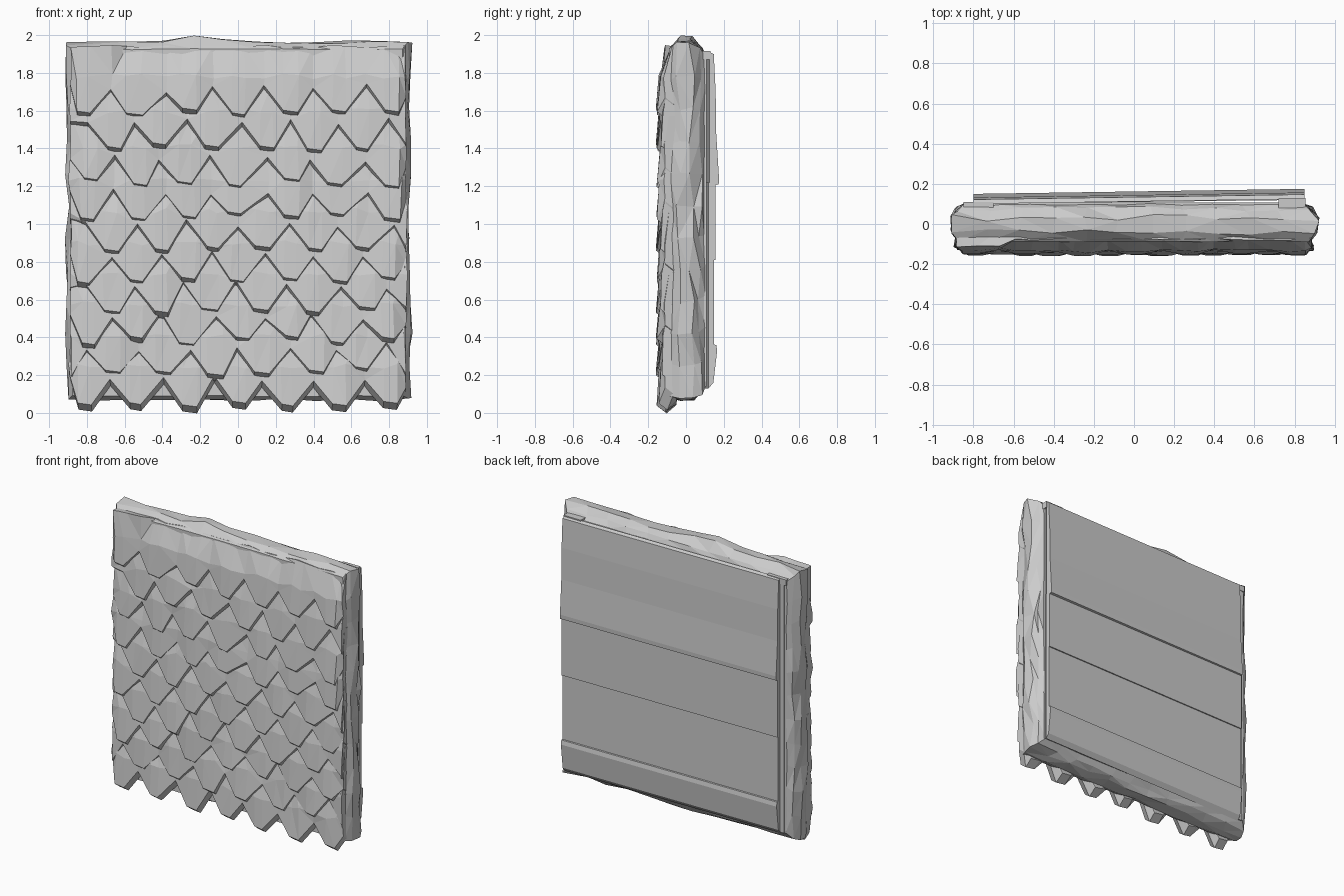
import bpy, bmesh, math, random
from mathutils import Vector

random.seed(11)
if bpy.data.objects.get("Cube"):
    bpy.data.objects.remove(bpy.data.objects["Cube"], do_unlink=True)

grey = bpy.data.materials.new("plain grey")
grey.use_nodes = True
COLOUR = (0.6, 0.6, 0.6, 1)
grey.diffuse_color = COLOUR
grey.node_tree.nodes["Principled BSDF"].inputs["Base Color"].default_value = COLOUR


def jit(a):
    return random.uniform(-a, a)


def finish(bm, name, facets=False):
    if facets:
        bmesh.ops.triangulate(bm, faces=[f for f in bm.faces if len(f.verts) == 4])
    bmesh.ops.recalc_face_normals(bm, faces=bm.faces)
    mesh = bpy.data.meshes.new(name)
    bm.to_mesh(mesh)
    bm.free()
    mesh.materials.append(grey)
    obj = bpy.data.objects.new(name, mesh)
    bpy.context.collection.objects.link(obj)


def loft(name, rings, facets=False):
    """Closed solid through rings of equal point count."""
    bm = bmesh.new()
    rows = [[bm.verts.new(p) for p in ring] for ring in rings]
    n = len(rows[0])
    for a, b in zip(rows, rows[1:]):
        for i in range(n):
            j = (i + 1) % n
            bm.faces.new((a[i], a[j], b[j], b[i]))
    bm.faces.new(rows[0])
    bm.faces.new(rows[-1][::-1])
    finish(bm, name, facets)


# Rough slab core: lumpy outline repeated through the thickness
def outline(y, inset, low, rough):
    steps, pts = 11, []
    w, top = 0.9 - inset, 1.95 - inset
    corners = [(-w, low), (w, low), (w, top), (-w, top)]
    for k in range(4):
        a, b = Vector(corners[k]), Vector(corners[(k + 1) % 4])
        for i in range(steps):
            p = a.lerp(b, i / steps)
            hump = 0
            if k == 2 and abs(y) < 0.06:
                hump = 0.04 * math.exp(-((p.x + 0.23) / 0.14) ** 2) + 0.01
            pts.append((p.x + jit(rough), y + jit(rough * 0.9),
                        p.y + jit(rough * 0.5) + hump))
    return pts


loft("slab_core", [outline(-0.085, 0.025, 0.09, 0.006), outline(-0.04, 0.0, 0.07, 0.016),
                   outline(0.03, -0.005, 0.075, 0.02), outline(0.075, 0.02, 0.1, 0.014),
                   outline(0.1, 0.055, 0.14, 0.005)], facets=True)

# Overlapping scale courses: strips with a bevelled zigzag lower lip
PITCH = 0.267


def scale_course(index, z0, shift, z_top, y_top):
    columns = []
    for i in range(7 + shift):
        cx = -0.8 + (i - shift / 2) * PITCH + jit(0.02)
        tip = z0 + 0.035 + jit(0.02)
        valley = z0 + 0.17 + jit(0.025)
        tilt = jit(0.008)
        for dx, z, y in ((-PITCH / 2, valley, -0.132), (-0.035, tip + 0.01, -0.152),
                         (0.035, tip, -0.152)):
            x = max(-0.89, min(0.89, cx + dx + jit(0.008)))
            if not columns or x > columns[-1][1][0] + 0.004:
                columns.append(course_column(x, y + tilt, z, z0, z_top, y_top))
    if columns[-1][1][0] < 0.885:
        columns.append(course_column(0.89, -0.13, z0 + 0.12, z0, z_top, y_top))
    loft("scale_course_%d" % index, columns, facets=True)


def course_column(x, y, z, z0, z_top, y_top):
    """One cross-section, from the hidden back edge round to the tucked top."""
    if abs(x) > 0.87:
        y += 0.02
    corner = -0.04 if x < -0.65 and y_top > -0.09 else 0
    return [(x * 0.99, -0.05, z + 0.01),
            (x * 0.995, y + 0.045, z - 0.035),
            (x, y, z),
            (x + jit(0.01), y * 0.5 - 0.06 + jit(0.005), z0 + 0.23 + jit(0.015)),
            (x * 0.995, y_top + corner + jit(0.006), z_top + jit(0.008)),
            (x * 0.995, -0.03, z_top - 0.01)]


heights = [0.015, 0.18, 0.345, 0.51, 0.67, 0.84, 1.0, 1.18, 1.37, 1.55]
shifts = [0, 1, 0, 1, 0, 1, 0, 0, 1, 0]
for n, (z, s) in enumerate(zip(heights, shifts)):
    last = n == len(heights) - 1
    scale_course(n, z, s, 1.94 if last else z + 0.4, -0.075 if last else -0.092)


# Backing panel and the lapped boards behind it
def prism(name, profile, x0, x1, skew=0.0):
    loft(name, [[(x0, y, z) for y, z in profile],
                [(x1, y + skew, z) for y, z in profile]])


def box(y0, y1, z0, z1):
    return [(y0, z0), (y1, z0), (y1, z1), (y0, z1)]


prism("backing_panel", box(0.08, 0.108, 0.14, 1.9), -0.83, 0.85)
prism("top_board", [(0.1, 1.2), (0.148, 1.21), (0.15, 1.24), (0.135, 1.48),
                    (0.132, 1.7), (0.122, 1.9), (0.1, 1.91)], -0.8, 0.85, 0.025)
prism("upper_board", box(0.1, 0.137, 0.81, 1.22), -0.8, 0.85, 0.02)
prism("lower_board", box(0.1, 0.129, 0.34, 0.82), -0.8, 0.85, 0.02)
prism("bottom_board", [(0.1, 0.13), (0.125, 0.16), (0.145, 0.33), (0.14, 0.36),
                       (0.1, 0.365)], -0.8, 0.85, 0.02)

# Small corner tabs holding the panel
prism("left_corner_tab", box(0.08, 0.13, 1.87, 1.915), 0.72, 0.855)
prism("right_corner_tab", box(0.08, 0.11, 1.87, 1.91), -0.85, -0.7)
